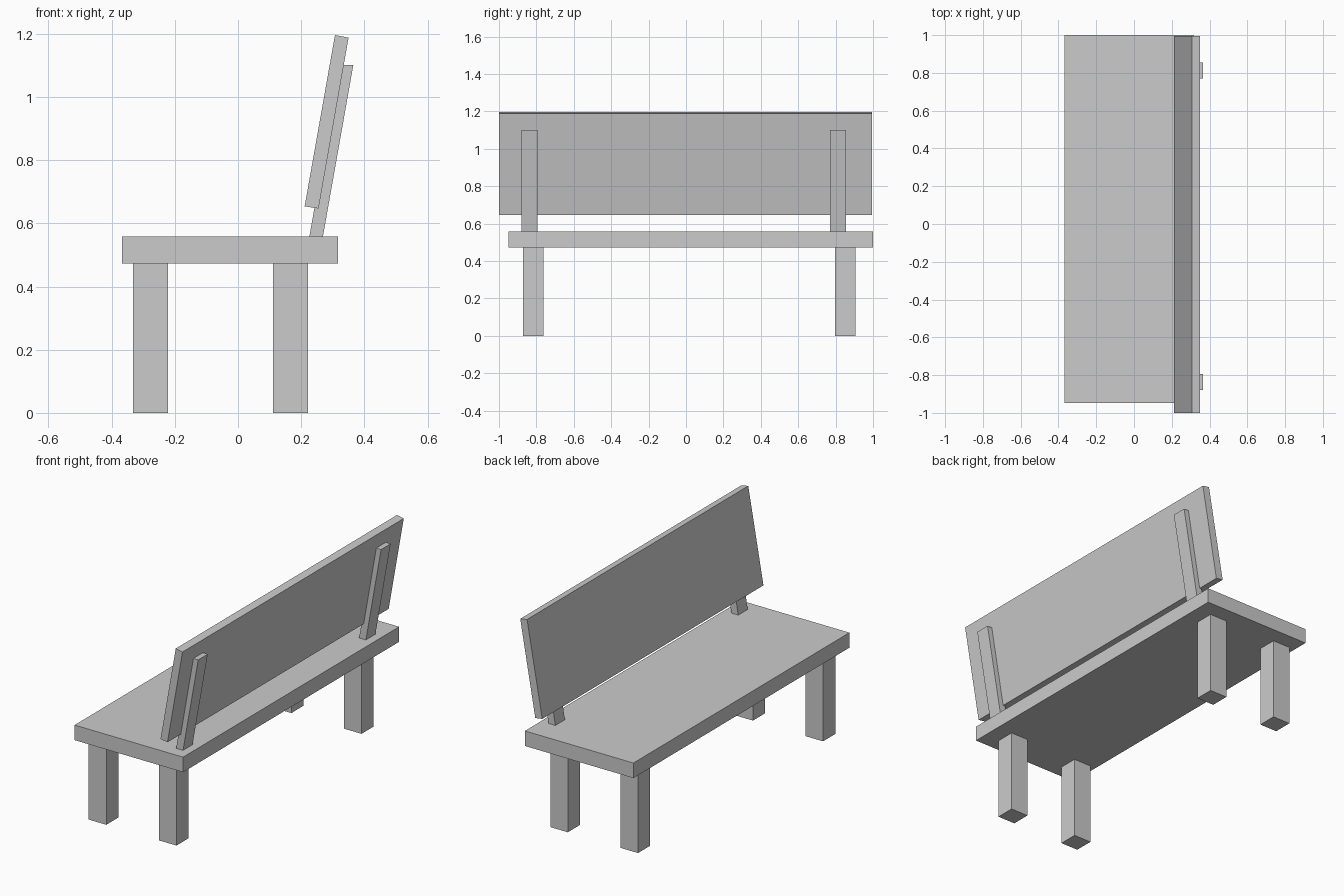
import bpy
import bmesh

if "Cube" in bpy.data.objects:
    bpy.data.objects.remove(bpy.data.objects["Cube"])


def prism(name, profile, y0, y1):
    """Extrude an XZ profile along y from y0 to y1."""
    bm = bmesh.new()
    face = bm.faces.new([bm.verts.new((x, y0, z)) for x, z in profile])
    ext = bmesh.ops.extrude_face_region(bm, geom=[face])
    moved = [g for g in ext["geom"] if isinstance(g, bmesh.types.BMVert)]
    bmesh.ops.translate(bm, verts=moved, vec=(0, y1 - y0, 0))
    bmesh.ops.recalc_face_normals(bm, faces=bm.faces)
    mesh = bpy.data.meshes.new(name)
    bm.to_mesh(mesh)
    bm.free()
    obj = bpy.data.objects.new(name, mesh)
    bpy.context.collection.objects.link(obj)
    return obj


def rect(x0, x1, z0, z1):
    return [(x0, z0), (x1, z0), (x1, z1), (x0, z1)]


# Seat plank
prism("seat", rect(-0.368, 0.317, 0.473, 0.559), -0.948, 1.0)

# Four square legs
for end, y0, y1 in (("near", -0.872, -0.762), ("far", 0.797, 0.907)):
    for side, x0 in (("left", -0.332), ("right", 0.111)):
        prism(f"{end}_{side}_leg", rect(x0, x0 + 0.111, 0, 0.473), y0, y1)

# Leaning backrest board
prism("backrest", [(0.211, 0.654), (0.255, 0.647), (0.350, 1.188), (0.307, 1.196)],
      -1.0, 0.995)

# Slanted supports behind the backrest, cut level at top and bottom
support = [(0.226, 0.559), (0.269, 0.559), (0.365, 1.101), (0.322, 1.101)]
prism("near_support", support, -0.88, -0.794)
prism("far_support", support, 0.769, 0.855)
